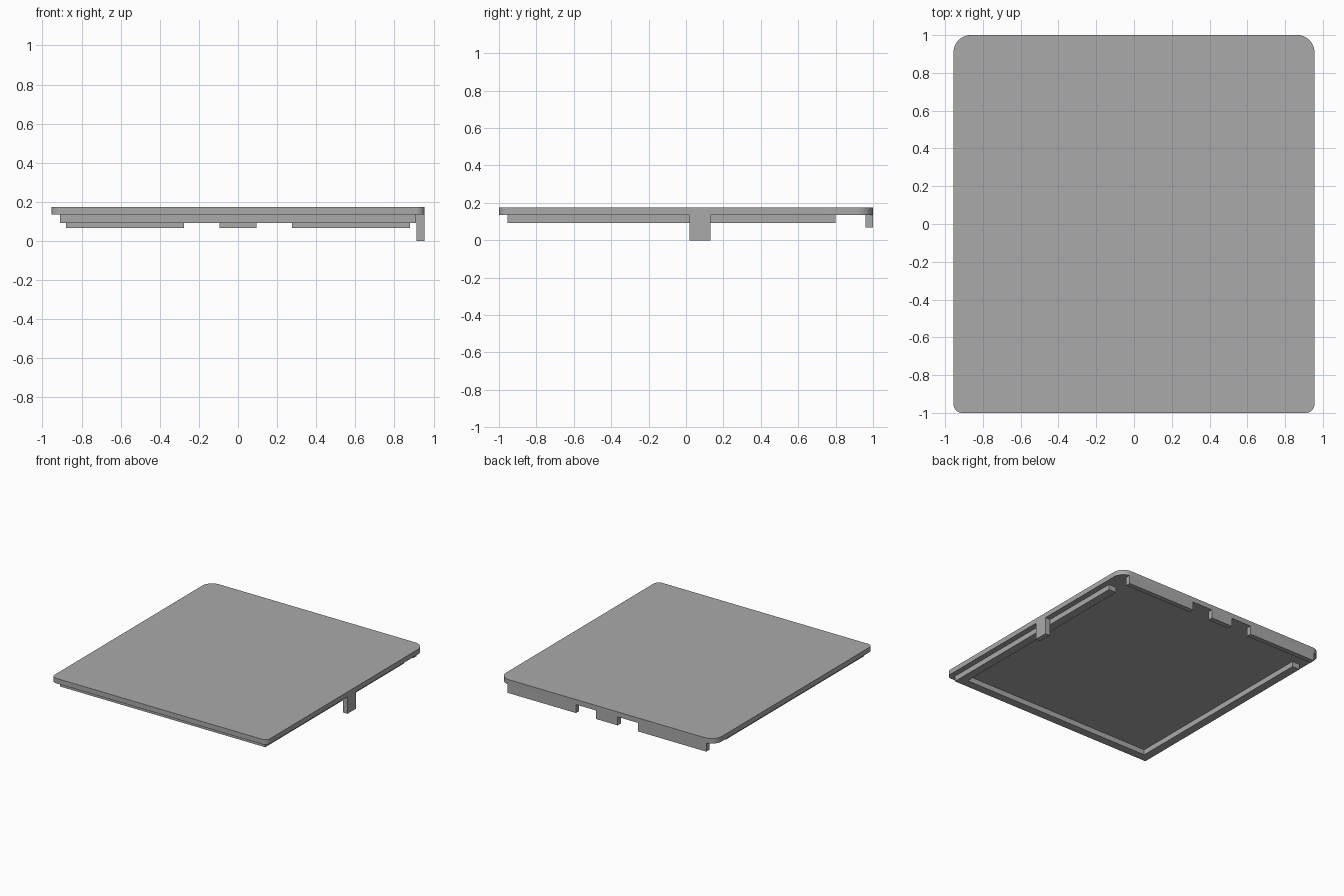
import bpy
import bmesh
import math

default = bpy.data.objects.get("Cube")
if default:
    bpy.data.objects.remove(default, do_unlink=True)

# Single plain grey material
grey = bpy.data.materials.new("plain grey")
grey.use_nodes = True
COLOUR = (0.4, 0.4, 0.4, 1)
grey.diffuse_color = COLOUR
grey.node_tree.nodes["Principled BSDF"].inputs["Base Color"].default_value = COLOUR

HALF_W, HALF_D = 0.955, 1.0
PLATE_LOW, PLATE_TOP = 0.135, 0.175


def extrude_outline(name, outline, low, high):
    """Solid prism from a counter-clockwise outline."""
    bm = bmesh.new()
    face = bm.faces.new([bm.verts.new((x, y, low)) for x, y in outline])
    grown = bmesh.ops.extrude_face_region(bm, geom=[face], use_keep_orig=True)
    top = [v for v in grown["geom"] if isinstance(v, bmesh.types.BMVert)]
    bmesh.ops.translate(bm, verts=top, vec=(0, 0, high - low))
    bmesh.ops.recalc_face_normals(bm, faces=bm.faces)
    mesh = bpy.data.meshes.new(name)
    bm.to_mesh(mesh)
    bm.free()
    mesh.materials.append(grey)
    obj = bpy.data.objects.new(name, mesh)
    bpy.context.collection.objects.link(obj)
    return obj


def box(name, x0, x1, y0, y1, low, high):
    return extrude_outline(name, [(x0, y0), (x1, y0), (x1, y1), (x0, y1)], low, high)


def rounded_outline(front_radius, back_radius, steps=12):
    points = []
    corners = [(1, 1, back_radius), (-1, 1, back_radius),
               (-1, -1, front_radius), (1, -1, front_radius)]
    for quarter, (sx, sy, r) in enumerate(corners):
        for i in range(steps + 1):
            a = math.pi / 2 * (quarter + i / steps)
            points.append((sx * (HALF_W - r) + r * math.cos(a),
                           sy * (HALF_D - r) + r * math.sin(a)))
    return points


# Cover plate with larger corners at the back
plate = extrude_outline("cover_plate", rounded_outline(0.045, 0.09), PLATE_LOW, PLATE_TOP)
bpy.context.view_layer.objects.active = plate
plate.select_set(True)
bpy.ops.object.shade_smooth_by_angle(angle=math.radians(30))
plate.select_set(False)

# U-shaped locating rail under the front and both sides
out_x, out_y, end_y, thick = 0.91, -0.955, 0.80, 0.067
in_x, in_y = out_x - thick, out_y + thick
extrude_outline("locating_rail", [
    (-out_x, out_y), (out_x, out_y), (out_x, end_y), (in_x, end_y),
    (in_x, in_y), (-in_x, in_y), (-in_x, end_y), (-out_x, end_y)], 0.093, PLATE_LOW)

# Hanging tabs along the back edge
for name, x0, x1 in (("back_tab_right", -0.88, -0.275),
                     ("back_tab_middle", -0.095, 0.095),
                     ("back_tab_left", 0.275, 0.88)):
    box(name, x0, x1, 0.96, HALF_D, 0.067, PLATE_LOW)

# Long latch tab on the left edge
box("latch_tab", 0.914, HALF_W, 0.02, 0.13, 0, PLATE_LOW)
